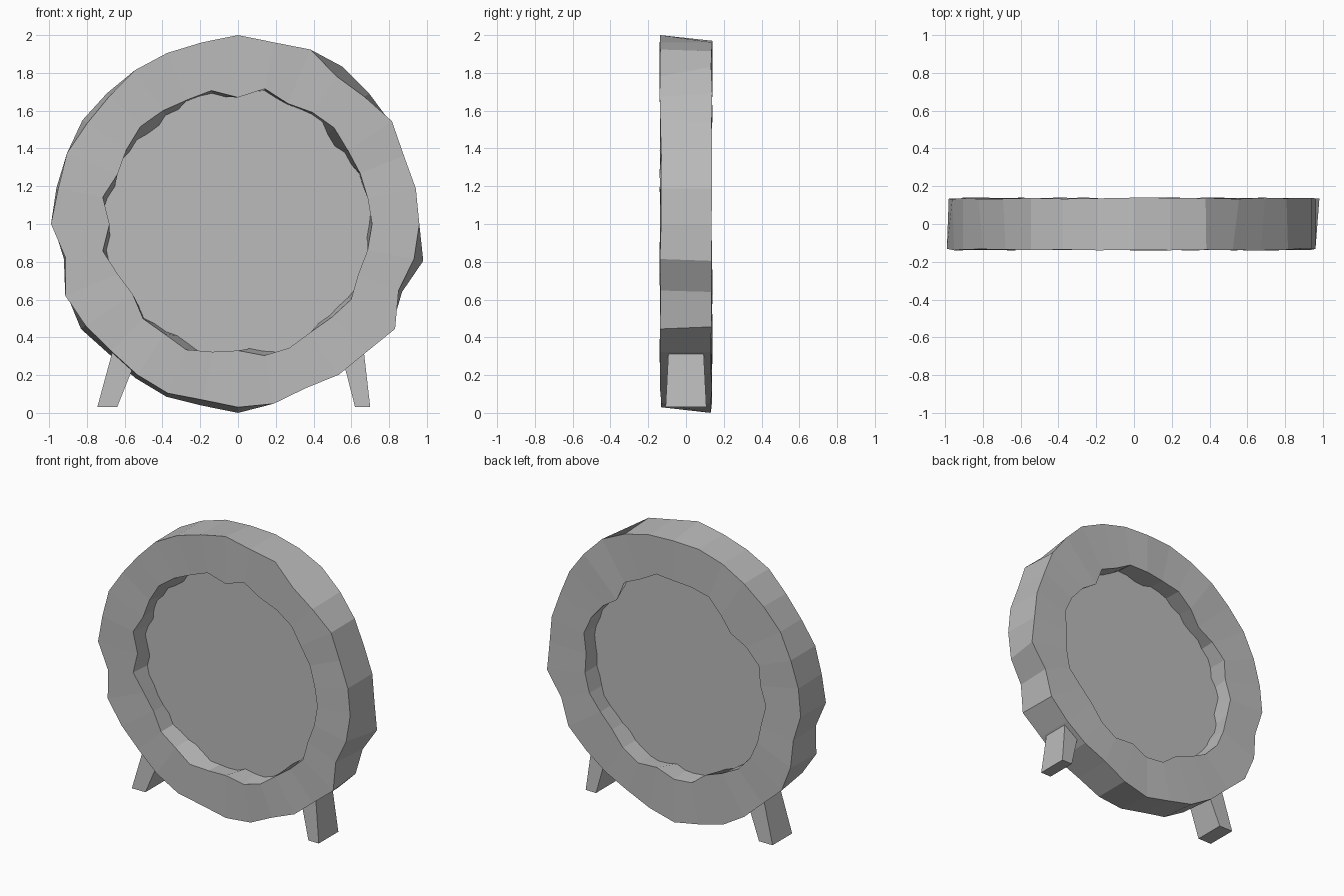
import bpy, bmesh, math, random

random.seed(4)
default_cube = bpy.data.objects.get("Cube")
if default_cube:
    bpy.data.objects.remove(default_cube, do_unlink=True)

stone = bpy.data.materials.new("stone grey")
stone.use_nodes = True
stone.diffuse_color = (0.5, 0.5, 0.5, 1)
stone.node_tree.nodes["Principled BSDF"].inputs["Base Color"].default_value = (0.5, 0.5, 0.5, 1)

SEGMENTS = 32
HALF_DEPTH = 0.135


def make_object(name, bm):
    """Turn a bmesh into a flat-shaded stone object."""
    bmesh.ops.recalc_face_normals(bm, faces=bm.faces)
    mesh = bpy.data.meshes.new(name)
    bm.to_mesh(mesh)
    bm.free()
    mesh.materials.append(stone)
    obj = bpy.data.objects.new(name, mesh)
    bpy.context.collection.objects.link(obj)
    return obj


def rough_loop(bm, percents, y):
    """Closed loop of verts, clockwise from the top, at uneven radii."""
    loop = []
    for i, percent in enumerate(percents):
        angle = math.tau * i / SEGMENTS
        r = percent / 100
        depth = y + random.uniform(-0.005, 0.005)
        loop.append(bm.verts.new((r * math.sin(angle), depth, 1 + r * math.cos(angle))))
    return loop


def bridge(bm, a, b):
    for i in range(SEGMENTS):
        j = (i + 1) % SEGMENTS
        bm.faces.new((a[i], a[j], b[j], b[i]))


# Rough-hewn ring: radii in hundredths at even angles
outer_front = [100, 98, 100, 94, 95, 98, 95, 96, 96, 95, 92, 100, 96, 96, 94, 97,
               97, 95, 97, 96, 95, 97, 99, 93, 99, 97, 98, 96, 96, 98, 98, 98]
outer_back = [97, 98, 99, 100, 98, 97, 95, 96, 96, 100, 94, 98, 96, 95, 94, 97,
              100, 98, 99, 98, 97, 100, 98, 94, 98, 98, 98, 99, 98, 98, 98, 98]
inner_front = [67, 73, 69, 71, 72, 70, 70, 70, 71, 70, 69, 72, 70, 69, 71, 71,
               67, 69, 72, 70, 71, 67, 69, 73, 68, 73, 69, 71, 73, 72, 71, 72]
inner_back = [69, 71, 68, 69, 62, 66, 69, 71, 68, 70, 71, 68, 67, 70, 71, 66,
              70, 70, 65, 67, 70, 71, 70, 69, 71, 68, 71, 67, 62, 66, 70, 69]

bm = bmesh.new()
loops = [rough_loop(bm, outer_front, -HALF_DEPTH), rough_loop(bm, outer_back, HALF_DEPTH),
         rough_loop(bm, inner_back, HALF_DEPTH), rough_loop(bm, inner_front, -HALF_DEPTH)]
for a, b in zip(loops, loops[1:] + loops[:1]):
    bridge(bm, a, b)
make_object("ring_frame", bm)

# Flat panel filling the opening, its rim buried in the ring
bpy.ops.mesh.primitive_cylinder_add(vertices=SEGMENTS, radius=0.75, depth=0.01,
                                    location=(0, 0, 1), rotation=(math.pi / 2, 0, 0))
panel = bpy.context.object
panel.name = "centre_panel"
panel.data.materials.append(stone)


def make_leg(name, foot, top):
    """Splayed block leg; foot and top give the x range at each end."""
    bm = bmesh.new()
    bmesh.ops.create_cube(bm, size=2)
    for v in bm.verts:
        (x0, x1), z, depth = (top, 0.38, 0.09) if v.co.z > 0 else (foot, 0.03, 0.108)
        v.co = (x1 if v.co.x > 0 else x0, depth * v.co.y, z)
    make_object(name, bm)


# Two splayed feet
make_leg("left_leg", (0.62, 0.70), (0.53, 0.66))
make_leg("right_leg", (-0.745, -0.64), (-0.65, -0.50))
